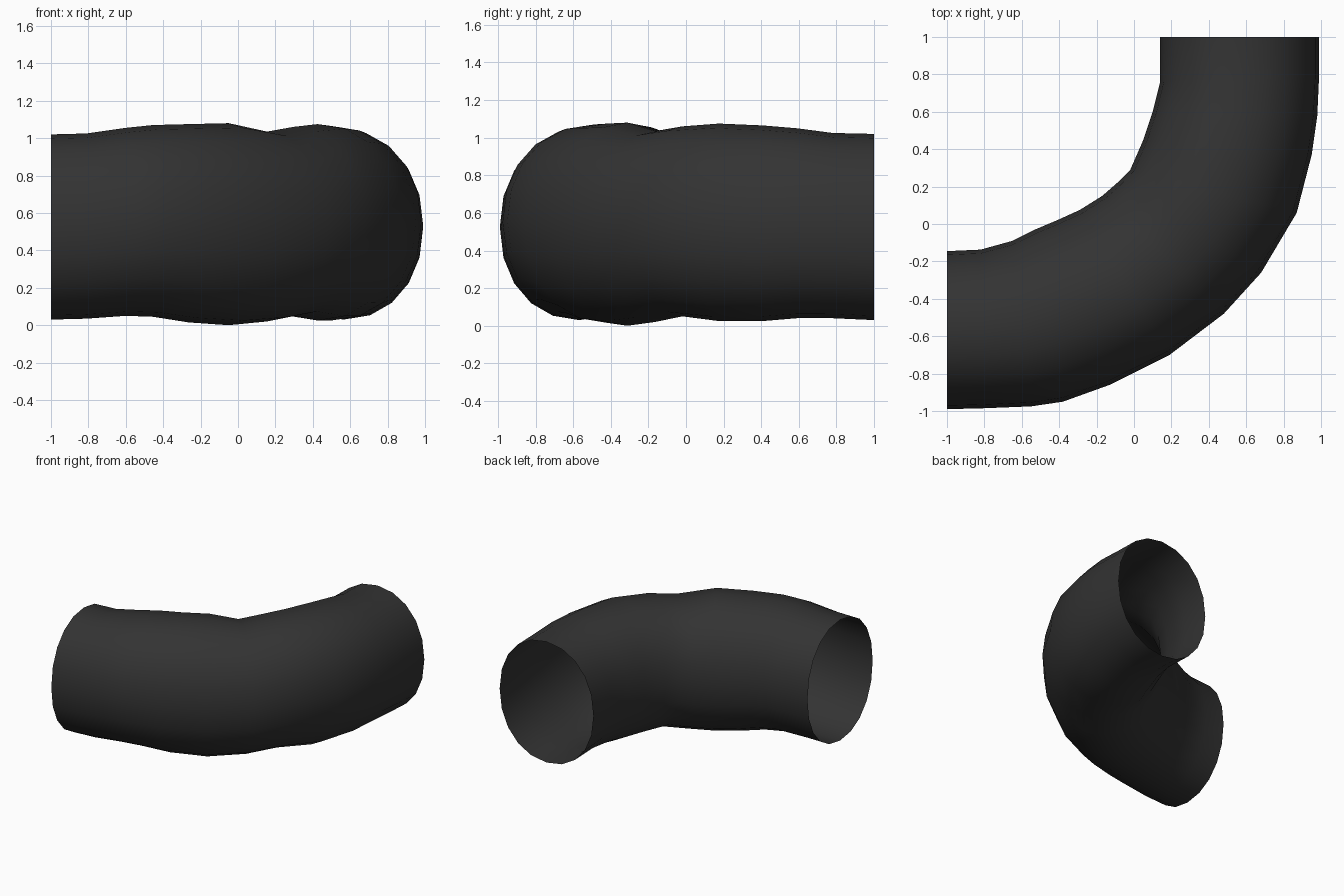
import bpy, bmesh, math
from mathutils import Vector

if "Cube" in bpy.data.objects:
    bpy.data.objects.remove(bpy.data.objects["Cube"])

SIDES = 20
POWER = 2 / 2.12   # slightly squarer than an ellipse

# cross-sections: inner x, y, outer x, y, bottom z, top z
sections = [
    (-1.00, -.145, -1.00, -.99, .03, 1.02),
    (-.82, -.137, -.80, -.985, .035, 1.025),
    (-.65, -.09, -.55, -.975, .05, 1.055),
    (-.53, -.03, -.38, -.95, .045, 1.07),
    (-.40, .025, -.13, -.86, .015, 1.075),
    (-.29, .075, .19, -.70, .0, 1.08),
    (-.17, .15, .48, -.48, .02, 1.035),
    (-.09, .22, .68, -.26, .05, 1.06),
    (-.02, .29, .87, .06, .025, 1.075),
    (.05, .45, .95, .37, .025, 1.065),
    (.10, .60, .98, .58, .04, 1.05),
    (.14, .76, .99, .80, .04, 1.025),
    (.14, 1.00, .99, 1.00, .03, 1.02),
]

def spow(v):
    return math.copysign(abs(v) ** POWER, v)

# open bent pipe, lofted through the sections
bm = bmesh.new()
rings = []
for ix, iy, ox, oy, z0, z1 in sections:
    mid = Vector(((ix + ox) / 2, (iy + oy) / 2, (z0 + z1) / 2))
    side = Vector(((ox - ix) / 2, (oy - iy) / 2, 0))
    up = Vector((0, 0, (z1 - z0) / 2))
    rings.append([bm.verts.new(mid + side * spow(math.cos(a)) + up * spow(math.sin(a)))
                  for a in (2 * math.pi * i / SIDES for i in range(SIDES))])
for a, b in zip(rings, rings[1:]):
    for i in range(SIDES):
        j = (i + 1) % SIDES
        f = bm.faces.new((a[i], b[i], b[j], a[j]))
        f.smooth = True
bm.normal_update()
# make the normals face outward
first = bm.faces[:][0]
if first.normal.y > 0:
    bmesh.ops.reverse_faces(bm, faces=bm.faces[:])

mesh = bpy.data.meshes.new("bent_pipe")
bm.to_mesh(mesh)
bm.free()
pipe = bpy.data.objects.new("bent_pipe", mesh)
bpy.context.collection.objects.link(pipe)

# dark rubber colour
mat = bpy.data.materials.new("dark_rubber")
mat.diffuse_color = (.033, .033, .033, 1)
mat.use_nodes = True
mat.node_tree.nodes["Principled BSDF"].inputs["Base Color"].default_value = mat.diffuse_color
mesh.materials.append(mat)
